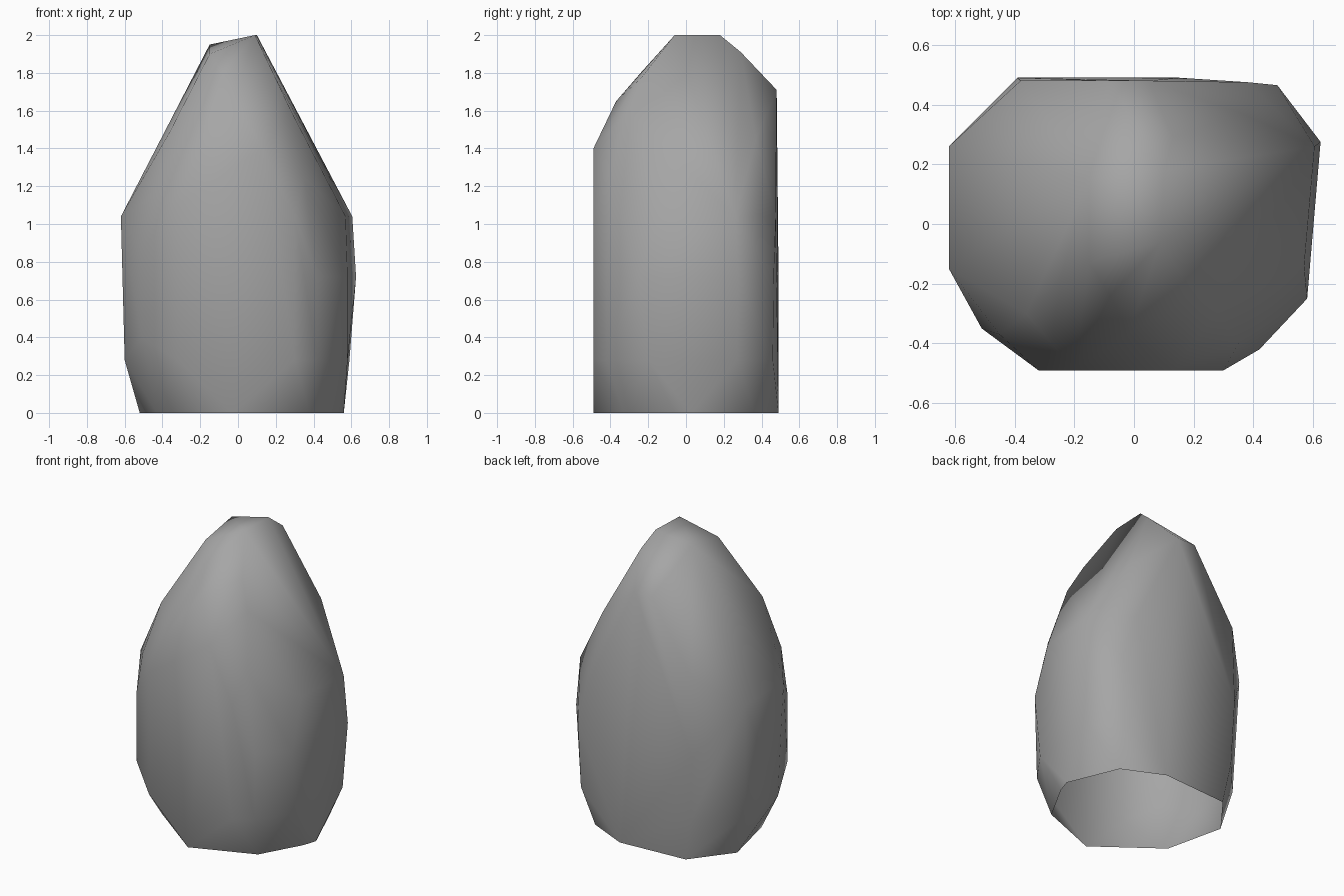
import bpy
import bmesh
import math

default_cube = bpy.data.objects.get("Cube")
if default_cube:
    bpy.data.objects.remove(default_cube, do_unlink=True)


def flat_material(name, colour):
    material = bpy.data.materials.new(name)
    material.use_nodes = True
    material.diffuse_color = colour
    shader = material.node_tree.nodes["Principled BSDF"]
    shader.inputs["Base Color"].default_value = colour
    shader.inputs["Roughness"].default_value = 0.9
    return material


def add_ring(mesh, height, outline):
    """Add one level of corner points for the boulder's hull."""
    for x, y in outline:
        mesh.verts.new((x, y, height))


def add_corners(mesh, corners):
    """Add single chipped corners lying between the levels."""
    for corner in corners:
        mesh.verts.new(corner)


def build_hull(name, mesh, material, sharp_angle):
    """Wrap the points in a skin, open it underneath and soften its shading."""
    bmesh.ops.convex_hull(mesh, input=mesh.verts[:])
    loose = [v for v in mesh.verts if not v.link_faces]
    bmesh.ops.delete(mesh, geom=loose, context="VERTS")
    bmesh.ops.recalc_face_normals(mesh, faces=mesh.faces[:])
    underside = [f for f in mesh.faces if f.normal.z < -0.95]
    bmesh.ops.delete(mesh, geom=underside, context="FACES")
    data = bpy.data.meshes.new(name)
    mesh.to_mesh(data)
    mesh.free()
    data.materials.append(material)
    rock = bpy.data.objects.new(name, data)
    bpy.context.collection.objects.link(rock)
    bpy.ops.object.select_all(action="DESELECT")
    rock.select_set(True)
    bpy.context.view_layer.objects.active = rock
    bpy.ops.object.shade_smooth_by_angle(angle=math.radians(sharp_angle))
    return rock


stone_grey = flat_material("stone grey", (0.38, 0.38, 0.38, 1))
boulder = bmesh.new()

# Open foot, narrower than the body
add_ring(boulder, 0, [(.15, .49), (-.32, .46), (-.52, .2), (-.43, -.19),
                      (-.03, -.49), (.38, -.33), (.53, -.06),
                      (.56, .03), (.42, .365)])

# Lower edge of the body, above the undercut
add_ring(boulder, .28, [(-.6, .22), (-.6, -.12), (-.32, -.49),
                        (.3, -.49), (.42, -.42), (.58, -.2),
                        (.59, .27), (.46, .46), (-.37, .48)])

# Bulge around the middle
add_ring(boulder, .72, [(.625, .275), (.48, .465), (.58, -.25),
                        (.42, -.42), (-.39, .49)])

# Front right edge of the body
add_corners(boulder, [(-.51, -.35, .4), (-.51, -.35, .86),
                      (-.45, -.37, 1.15), (-.32, -.49, 1.1)])

# Waist, where the side slopes begin
add_ring(boulder, 1.04, [(-.62, .26), (-.62, -.15), (.3, -.49),
                         (.57, -.14), (.605, .26), (.38, .475)])

# Shoulders
add_corners(boulder, [(.13, -.49, 1.4), (-.2, -.49, 1.38),
                      (.35, -.4, 1.25), (-.36, -.3, 1.49),
                      (-.38, .48, 1.24), (.36, .37, 1.45)])

# Chipped upper corners
add_corners(boulder, [(.28, -.3, 1.6), (.2, -.24, 1.77),
                      (-.02, -.37, 1.65), (-.08, -.24, 1.8),
                      (.13, .29, 1.91), (-.08, .48, 1.71),
                      (.05, .48, 1.71)])

# Slanted cap
add_corners(boulder, [(-.15, -.13, 1.9), (-.15, .15, 1.95),
                      (.1, .18, 2), (.09, -.06, 2)])

build_hull("boulder", boulder, stone_grey, 75)
